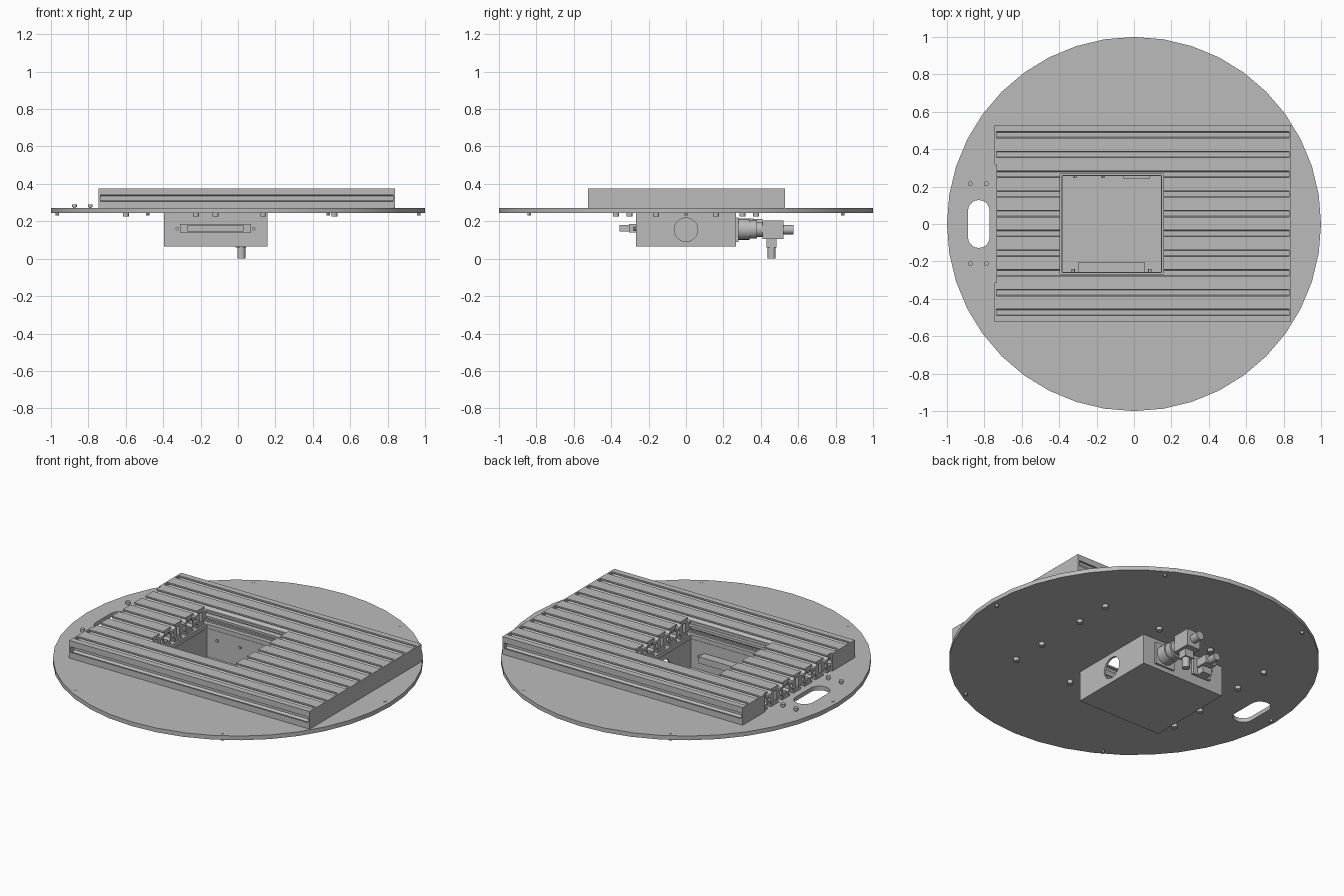
import bpy, bmesh
from math import cos, sin, pi
from mathutils import Matrix, Vector

cube = bpy.data.objects.get("Cube")
if cube:
    bpy.data.objects.remove(cube, do_unlink=True)

metal = bpy.data.materials.new("grey_metal")
metal.use_nodes = True
GREY = (0.5, 0.5, 0.5, 1)
metal.diffuse_color = GREY
metal.node_tree.nodes["Principled BSDF"].inputs["Base Color"].default_value = GREY

AXES = {"x": ((0, 1, 0), (0, 0, 1)), "y": ((1, 0, 0), (0, 0, 1)), "z": ((1, 0, 0), (0, 1, 0))}


def frame(axis, centre):
    """Matrix mapping a flat outline to the plane across the given axis."""
    u, v = (Vector(a) for a in AXES[axis])
    m = Matrix((u, v, u.cross(v))).transposed().to_4x4()
    return Matrix.Translation(centre) @ m


def finish(name, bm, smooth=False):
    mesh = bpy.data.meshes.new(name)
    bmesh.ops.recalc_face_normals(bm, faces=bm.faces)
    for f in bm.faces:
        f.smooth = False
        f.material_index = 0
    bm.to_mesh(mesh)
    bm.free()
    mesh.materials.clear()
    mesh.materials.append(metal)
    obj = bpy.data.objects.new(name, mesh)
    bpy.context.collection.objects.link(obj)
    if smooth:
        bpy.ops.object.select_all(action="DESELECT")
        obj.select_set(True)
        bpy.context.view_layer.objects.active = obj
        bpy.ops.object.shade_smooth_by_angle(angle=pi / 6)
    return obj


def extrude(name, loops, axis, centre, depth, smooth=False):
    """Extrude closed outlines; inner outlines become holes."""
    curve = bpy.data.curves.new(name + "_outline", "CURVE")
    curve.dimensions = "2D"
    curve.fill_mode = "BOTH"
    curve.extrude = depth / 2
    for loop in loops:
        s = curve.splines.new("POLY")
        s.points.add(len(loop) - 1)
        for p, (u, v) in zip(s.points, loop):
            p.co = (u, v, 0, 1)
        s.use_cyclic_u = True
    tmp = bpy.data.objects.new(name + "_outline", curve)
    bpy.context.collection.objects.link(tmp)
    dg = bpy.context.evaluated_depsgraph_get()
    mesh = bpy.data.meshes.new_from_object(tmp.evaluated_get(dg))
    bm = bmesh.new()
    bm.from_mesh(mesh)
    bpy.data.objects.remove(tmp, do_unlink=True)
    bpy.data.meshes.remove(mesh)
    bmesh.ops.remove_doubles(bm, verts=bm.verts, dist=1e-5)
    bm.transform(frame(axis, centre))
    return finish(name, bm, smooth)


def circle(r, n=24, u=0, v=0):
    return [(u + r * cos(2 * pi * i / n), v + r * sin(2 * pi * i / n)) for i in range(n)]


def rect(u0, u1, v0, v1):
    return [(u0, v0), (u1, v0), (u1, v1), (u0, v1)]


def box(name, x0, x1, y0, y1, z0, z1):
    bm = bmesh.new()
    size = Matrix.Diagonal((x1 - x0, y1 - y0, z1 - z0, 1))
    mid = Matrix.Translation(((x0 + x1) / 2, (y0 + y1) / 2, (z0 + z1) / 2))
    bmesh.ops.create_cube(bm, size=1, matrix=mid @ size)
    return finish(name, bm)


def rod(name, axis, centre, r, depth, n=24):
    bm = bmesh.new()
    bmesh.ops.create_cone(bm, cap_ends=True, segments=n, radius1=r, radius2=r,
                          depth=depth, matrix=frame(axis, centre))
    return finish(name, bm, True)


# Round base plate with a hand slot and a rectangular opening
BX0, BX1, BY = -0.395, 0.157, 0.268
slot = [(-0.83 + 0.058 * cos(a), s * 0.07 + 0.058 * sin(a))
        for s, start in ((1, 0), (-1, pi)) for a in [start + pi * i / 10 for i in range(11)]]
extrude("base_plate", [circle(1, 40), slot, rect(BX0 + 0.01, BX1 - 0.01, 0.01 - BY, BY - 0.01)],
        "z", (0, 0, 0.2575), 0.025, True)

# Slotted table rails: one quarter outline mirrored twice
W, H = 0.211, 0.105
c, w, h = W / 4, W / 2, H / 2
neck, wide, lip, deep = 0.017, 0.028, 0.009, 0.03
top = [(c + s * k, h - d) for s, pts in (
    (-1, ((neck, 0), (neck, lip), (wide, lip), (wide, lip + 0.007), (0.013, deep))),
    (1, ((0.013, deep), (wide, lip + 0.007), (wide, lip), (neck, lip), (neck, 0)))) for k, d in pts]
side = [(w, h), (w, neck), (w - lip, neck), (w - lip, wide),
        (w - lip - 0.007, wide), (w - deep, 0.012)]
quarter = top + side
right = quarter + [(u, -v) for u, v in reversed(quarter)]
outline = right + [(-u, v) for u, v in reversed(right)]
bores = [circle(0.01, 12, s * c) for s in (-1, 1)]
bores.append(rect(-0.012, 0.012, -0.03, 0.03))

cutter = box("opening_cutter", BX0, BX1, -BY, BY, 0.2, 0.5)
cutter.hide_render = True
cutter.hide_set(True)
cutter.display_type = "WIRE"

TX0, TX1, TZ = -0.735, 0.83, 0.3225
for i in range(-2, 3):
    y = 0.0025 + i * W
    rail = extrude(f"table_rail_{i + 3}", [outline] + bores, "x",
                   ((TX0 + TX1) / 2, y, TZ), TX1 - TX0)
    if abs(i) < 2:
        cut = rail.modifiers.new("opening", "BOOLEAN")
        cut.object = cutter
        cut.operation = "DIFFERENCE"
        cut.solver = "EXACT"
    # End covers: every rail at one end, only the outer rails at the other
    box(f"left_end_cover_{i + 3}", TX1, TX1 + 0.01, y - w, y + w, TZ - h, TZ + h)
    if abs(i) == 2:
        box(f"right_end_cover_{i + 3}", TX0 - 0.01, TX0, y - w, y + w, TZ - h, TZ + h)

# Open box hanging below the opening, round port in one side
T, Z0, Z1 = 0.012, 0.065, 0.246
box("box_floor", BX0, BX1, -BY, BY, Z0, Z0 + T)
box("box_back_wall", BX0 + T, BX1 - T, BY - T, BY, Z0 + T, Z1)
box("box_right_wall", BX0, BX0 + T, -BY, BY, Z0 + T, Z1)
extrude("box_left_wall", [rect(-BY, BY, Z0 + T, Z1), circle(0.063, 32, 0, 0.155)],
        "x", (BX1 - T / 2, 0, 0), T)
extrude("box_front_wall", [rect(BX0 + T, BX1 - T, Z0 + T, Z1), rect(-0.3, 0.06, 0.143, 0.182)],
        "y", (0, -BY + T / 2, 0), T)

# Long front connector passing through the wall
box("front_connector_flange", -0.31, 0.07, -0.305, -BY, 0.14, 0.185)
box("front_connector_body", -0.27, 0.03, -0.355, -0.305, 0.145, 0.18)
box("front_connector_inside", -0.3, 0.06, -BY, -0.205, 0.143, 0.182)
for x in (-0.325, 0.085):
    rod("connector_screw", "y", (x, -0.26, 0.16), 0.009, 0.04, 12)

# Main back connector: round collar, elbow and cable outlets
CX = 0.015
box("back_connector_inside", CX - 0.07, CX + 0.07, 0.243, BY, 0.12, 0.19)
box("back_connector_flange", CX - 0.065, CX + 0.065, BY, 0.28, 0.09, 0.22)
for y0, y1, r in ((0.28, 0.34, 0.056), (0.34, 0.38, 0.05), (0.38, 0.42, 0.04)):
    rod("back_connector_collar", "y", (CX, (y0 + y1) / 2, 0.157), r, y1 - y0)
box("elbow_block", CX - 0.045, CX + 0.045, 0.41, 0.52, 0.105, 0.205)
box("elbow_lower_block", CX - 0.028, CX + 0.028, 0.43, 0.485, 0.06, 0.105)
rod("elbow_down_outlet", "z", (CX + 0.003, 0.458, 0.032), 0.021, 0.064)
rod("elbow_back_outlet", "y", (CX, 0.547, 0.155), 0.025, 0.055)

# Smaller back connector
box("small_connector_base", -0.3, -0.18, BY, 0.285, 0.12, 0.215)
box("small_connector_body", -0.275, -0.205, 0.285, 0.36, 0.165, 0.215)
rod("small_connector_collar", "y", (-0.24, 0.385, 0.19), 0.022, 0.05)
box("small_connector_lower", -0.27, -0.21, 0.285, 0.33, 0.12, 0.16)
for x in (-0.315, -0.165):
    rod("small_connector_screw", "y", (x, 0.262, 0.19), 0.008, 0.03, 12)

# Bolts under the plate, rim pins and hand slot screws
under = [(x, s * y) for x in (-0.6, 0.515) for y in (0.16, 0.375) for s in (-1, 1)]
under += [(x, s * 0.375) for x in (-0.225, 0.135) for s in (-1, 1)]
under += [(-0.12, s * 0.302) for s in (-1, 1)]
for x, y in under:
    rod("under_bolt", "z", (x, y, 0.236), 0.016, 0.022, 16)
for i in range(6):
    a = i * pi / 3
    rod("rim_pin", "z", (0.967 * cos(a), 0.967 * sin(a), 0.2505), 0.009, 0.041, 12)
for x in (-0.875, -0.79):
    for y in (-0.212, 0.215):
        rod("hand_slot_screw_stem", "z", (x, y, 0.274), 0.007, 0.01, 12)
        rod("hand_slot_screw", "z", (x, y, 0.284), 0.013, 0.014, 16)
